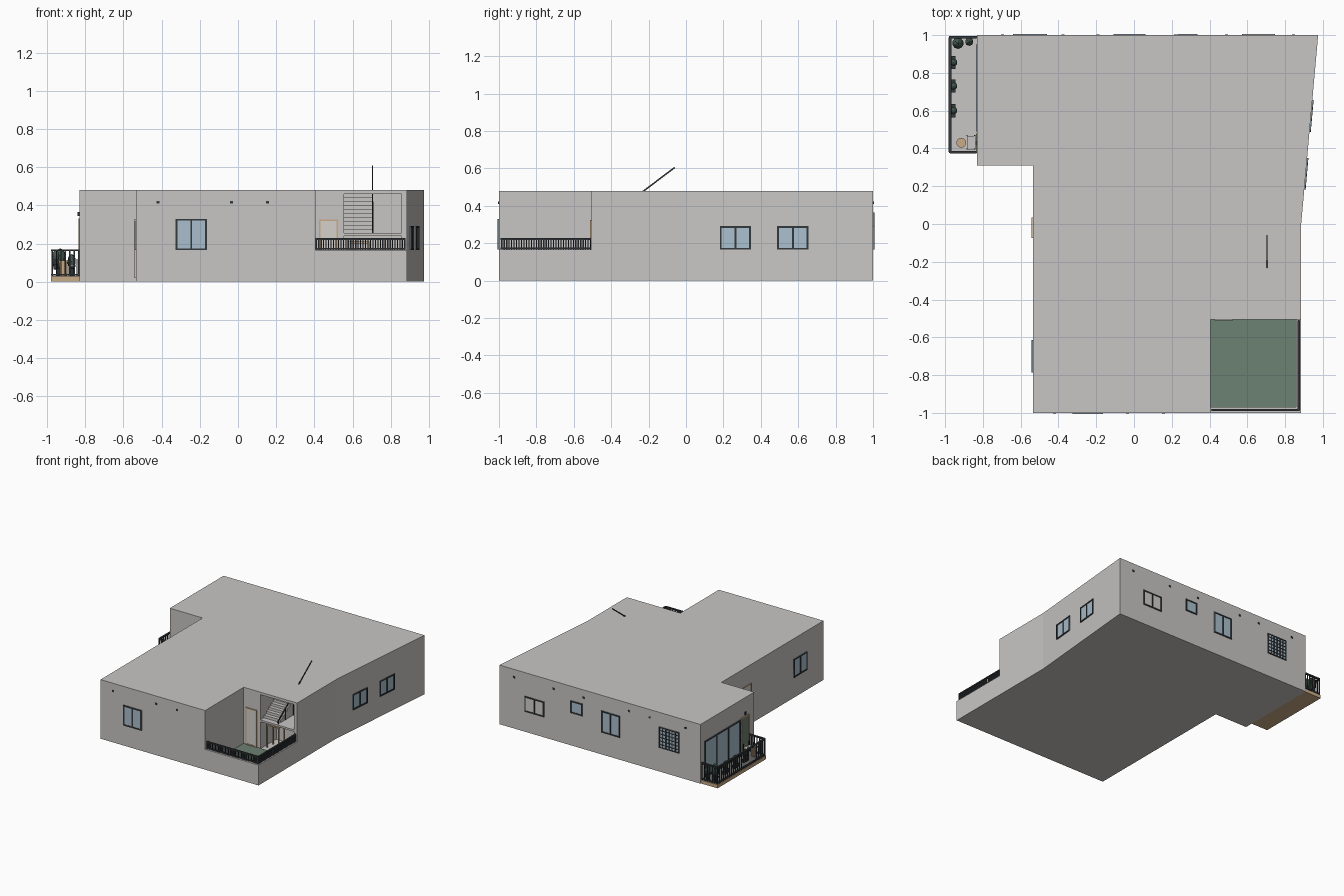
import bpy, bmesh
from math import radians, atan2, hypot
from mathutils import Vector, Matrix

cube = bpy.data.objects.get("Cube")
if cube:
    bpy.data.objects.remove(cube, do_unlink=True)


def material(name, r, g, b):
    m = bpy.data.materials.new(name)
    m.use_nodes = True
    m.diffuse_color = (r, g, b, 1)
    m.node_tree.nodes["Principled BSDF"].inputs["Base Color"].default_value = (r, g, b, 1)
    return m


PLASTER = material("plaster grey", .58, .565, .55)
GLASS = material("pale blue glass", .40, .52, .61)
DARK = material("dark metal", .035, .04, .045)
LAWN = material("lawn green", .15, .22, .17)
WOOD = material("tan wood", .58, .41, .24)
LEAF = material("leaf green", .06, .1, .08)
PALE = material("pale door paint", .66, .64, .6)


def finish(name, bm, mats, loc=(0, 0, 0), angle=0):
    bmesh.ops.recalc_face_normals(bm, faces=bm.faces)
    me = bpy.data.meshes.new(name)
    bm.to_mesh(me)
    bm.free()
    for m in mats:
        me.materials.append(m)
    ob = bpy.data.objects.new(name, me)
    ob.location = loc
    ob.rotation_euler.z = angle
    bpy.context.collection.objects.link(ob)
    return ob


def boxes(name, items, loc=(0, 0, 0), angle=0):
    """One object from (low corner, high corner, material) boxes."""
    bm, mats = bmesh.new(), []
    for lo, hi, mat in items:
        if mat not in mats:
            mats.append(mat)
        lo, hi = Vector(lo), Vector(hi)
        mtx = Matrix.Translation((lo + hi) / 2) @ Matrix.Diagonal((*(hi - lo), 1))
        new = bmesh.ops.create_cube(bm, size=1, matrix=mtx)["verts"]
        for f in {f for v in new for f in v.link_faces}:
            f.material_index = mats.index(mat)
    return finish(name, bm, mats, loc, angle)


def window(name, loc, angle, w, h, panes=2, fill=GLASS, frame=DARK, t=.01, bars=0, d=.007):
    """Framed panel on a wall; local -y points out, loc is the bottom centre."""
    a = w / 2
    items = [((-a, -.003, 0), (a, .003, h), fill),
             ((-a, -d, 0), (a, 0, t), frame), ((-a, -d, h - t), (a, 0, h), frame)]
    for i in range(panes + 1):
        x = -a + t / 2 + (w - t) * i / panes
        items.append(((x - t / 2, -d, t), (x + t / 2, 0, h - t), frame))
    for i in range(bars):
        z = h * (i + 1) / (bars + 1)
        items.append(((-a, -d, z - t / 3), (a, 0, z + t / 3), frame))
    return boxes(name, items, loc, radians(angle))


def railing(name, p, q, z0, z1, n, t):
    length = hypot(q[0] - p[0], q[1] - p[1])
    items = [((0, -t, z1 - .01), (length, t, z1), DARK),
             ((0, -t, z0 + .005), (length, t, z0 + .013), DARK)]
    for i in range(n + 1):
        x = length * i / n
        items.append(((x - t / 2, -t / 2, z0), (x + t / 2, t / 2, z1), DARK))
    return boxes(name, items, (p[0], p[1], 0), atan2(q[1] - p[1], q[0] - p[0]))


# House body: extruded footprint with yard and stair recesses cut out
outline = [(-.83, 1), (-.83, .31), (-.535, .31), (-.535, -1), (.885, -1), (.885, 0), (.975, 1)]
bm = bmesh.new()
base = bm.faces.new([bm.verts.new((x, y, 0)) for x, y in outline])
up = bmesh.ops.extrude_face_region(bm, geom=[base])["geom"]
bmesh.ops.translate(bm, vec=(0, 0, .48), verts=[v for v in up if isinstance(v, bmesh.types.BMVert)])
house = finish("house_walls", bm, [PLASTER])
cuts = [((.405, -.97, .02), (.857, -.505, .6)),
        ((.405, -1.1, .165), (1, -.505, .6)),
        ((.555, -.55, .255), (.857, -.17, .46)),
        ((.555, -.55, .02), (.857, -.3, .24))]
for lo, hi in cuts:
    cutter = boxes("recess_cutter", [(lo, hi, PLASTER)])
    cutter.hide_render = True
    mod = house.modifiers.new("recess", "BOOLEAN")
    mod.operation, mod.solver, mod.object = "DIFFERENCE", "EXACT", cutter
    bpy.context.view_layer.objects.active = house
    bpy.ops.object.modifier_apply(modifier=mod.name)
    bpy.data.objects.remove(cutter, do_unlink=True)

# Sunken yard
boxes("yard_lawn", [((.405, -.97, .018), (.857, -.505, .025), LAWN)])
railing("yard_rail_front", (.41, -.985), (.875, -.985), .165, .228, 36, .006)
railing("yard_rail_side", (.872, -.985), (.872, -.51), .165, .228, 36, .006)
window("yard_door", (.475, -.505, .025), 0, .1, .3, 1, PALE, WOOD, .008)

# Stair with handrail that passes through the roof
steps = 9
boxes("stair", [((.555, -.46 + i * .03, .255), (.705, -.17, .277 + i * .021), PLASTER)
                for i in range(steps)])
start, end = Vector((.705, -.5, .272)), Vector((.705, -.06, .605))
handrail = boxes("handrail", [((-.003, 0, -.004), (.003, (end - start).length, .004), DARK)], start)
handrail.rotation_euler.x = atan2(end.z - start.z, end.y - start.y)
boxes("handrail_posts", [((.703, y - .003, .255), (.709, y + .003, z), DARK)
                         for y, z in ((-.49, .28), (-.4, .348), (-.3, .42))])
boxes("garden_table", [((.58, -.46, .2), (.69, -.38, .21), WOOD)] +
      [((x, y, .02), (x + .008, y + .008, .2), WOOD) for x in (.58, .682) for y in (-.46, -.388)])

# Windows on front, left wing and slanted side
window("front_window", (-.245, -1, .165), 0, .163, .165)
window("west_window", (-.535, -.7, .165), -90, .17, .15)
window("west_door", (-.535, -.02, .02), -90, .11, .31, 1, PALE, WOOD, .008)
slant = 90 - 5.14
for i, y in enumerate((.265, .572)):
    window(f"side_window_{i + 1}", (.885 + .09 * y, y, .165), slant, .168, .127)

# Back windows, the last with a grille
window("back_window_wide", (.66, 1, .165), 180, .175, .125, 2, PALE)
window("back_window_small", (.283, 1, .265), 180, .107, .1, 1)
window("back_window_tall", (-.024, 1, .18), 180, .168, .176)
window("back_window_grille", (-.55, 1, .195), 180, .18, .17, 6, GLASS, DARK, .008, 5)

# Small wall vents
for side, y, spots in (("front", -1, (-.42, -.035, .155)),
                       ("back", 1, (.845, .49, .22, -.19, -.375, -.695))):
    boxes(side + "_vents", [((x - .008, y - .004, .41), (x + .008, y + .004, .424), DARK)
                            for x in spots])

# Balcony
boxes("balcony_slab", [((-.98, .375, 0), (-.83, .995, .028), WOOD),
                       ((-.975, .38, .02), (-.83, .99, .031), PLASTER)])
railing("balcony_rail_outer", (-.974, .38), (-.974, .988), .028, .17, 24, .007)
railing("balcony_rail_front", (-.974, .38), (-.835, .38), .028, .17, 6, .007)
railing("balcony_rail_back", (-.974, .988), (-.835, .988), .028, .17, 6, .007)
window("balcony_sliding_door", (-.83, .72, .031), -90, .46, .295, 3, GLASS, DARK, .012)
window("balcony_side_door", (-.83, .43, .031), -90, .1, .3, 1, LAWN, WOOD, .008)
boxes("wall_lamp", [((-.84, .422, .345), (-.828, .438, .365), DARK)])
boxes("balcony_chair", [((-.885, .395, .08), (-.84, .465, .087), PLASTER)] +
      [((x, y, .03), (x + .006, y + .006, .12), DARK) for x in (-.887, -.846) for y in (.395, .465)])


def round_part(bm, z0, z1, r0, r1, idx, x, y):
    new = bmesh.ops.create_cone(bm, cap_ends=True, segments=12, radius1=r0, radius2=r1, depth=z1 - z0,
                                matrix=Matrix.Translation((x, y, (z0 + z1) / 2)))["verts"]
    for f in {f for v in new for f in v.link_faces}:
        f.material_index = idx


bm = bmesh.new()
round_part(bm, .1, .11, .026, .026, 0, -.915, .43)
round_part(bm, .03, .1, .02, .022, 0, -.915, .43)
finish("round_table", bm, [WOOD])


# Potted plants: tapered pot and faceted leaf ball
def plant(name, x, y, z, r, tall):
    bm = bmesh.new()
    round_part(bm, z, z + .04, r * .6, r * .8, 0, x, y)
    mtx = Matrix.Translation((x, y, z + .035 + tall)) @ Matrix.Diagonal((r, r, tall, 1))
    new = bmesh.ops.create_icosphere(bm, subdivisions=2, radius=1, matrix=mtx)["verts"]
    for f in {f for v in new for f in v.link_faces}:
        f.material_index = 1
    finish(name, bm, [DARK, LEAF])


plant("corner_plant_large", -.932, .957, .03, .03, .055)
plant("corner_plant_small", -.872, .965, .03, .022, .04)
for i, y in enumerate((.6, .73, .855)):
    plant(f"rail_plant_{i + 1}", -.955, y, .07, .02, .03)
    boxes(f"rail_planter_{i + 1}", [((-.968, y - .035, .065), (-.945, y + .035, .09), DARK)])
